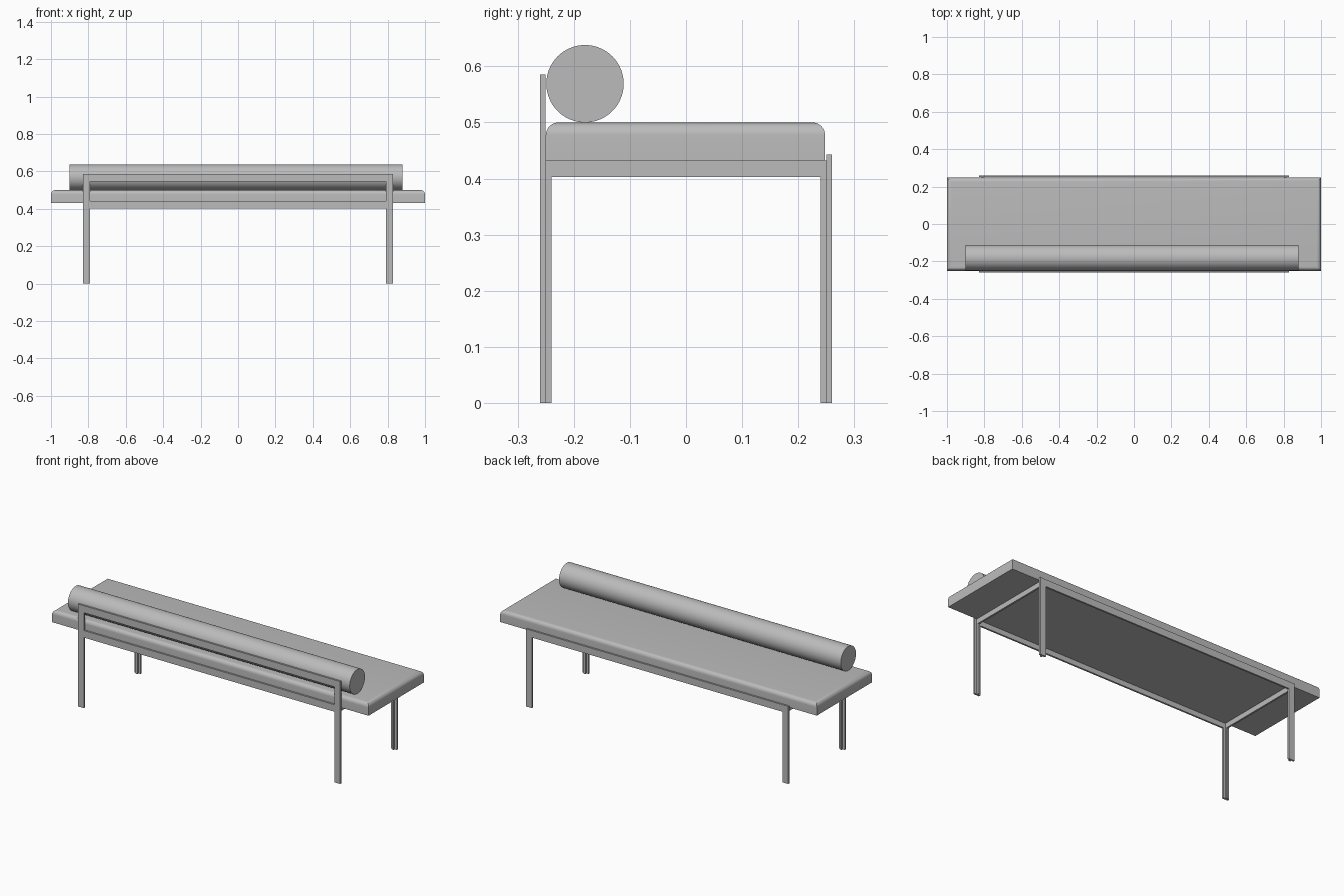
import bpy, bmesh, math

cube = bpy.data.objects.get("Cube")
if cube:
    bpy.data.objects.remove(cube)

grey = bpy.data.materials.new("neutral_grey")
grey.use_nodes = True
grey.diffuse_color = (0.5, 0.5, 0.5, 1)
grey.node_tree.nodes["Principled BSDF"].inputs["Base Color"].default_value = (0.5, 0.5, 0.5, 1)


def finish(bm, name):
    bmesh.ops.recalc_face_normals(bm, faces=bm.faces)
    mesh = bpy.data.meshes.new(name)
    bm.to_mesh(mesh)
    bm.free()
    mesh.materials.append(grey)
    obj = bpy.data.objects.new(name, mesh)
    bpy.context.collection.objects.link(obj)
    return obj


def smooth(obj, angle):
    bpy.ops.object.select_all(action='DESELECT')
    obj.select_set(True)
    bpy.context.view_layer.objects.active = obj
    bpy.ops.object.shade_smooth_by_angle(angle=math.radians(angle))


def box_mesh(x, y, z):
    bm = bmesh.new()
    bmesh.ops.create_cube(bm, size=1)
    for v in bm.verts:
        v.co = [lo + (c + 0.5) * (hi - lo) for c, (lo, hi) in zip(v.co, (x, y, z))]
    return bm


def extruded(name, outline, place, shift):
    """Extrude a flat outline; place maps (u, v) to 3D."""
    bm = bmesh.new()
    face = bm.faces.new([bm.verts.new(place(u, v)) for u, v in outline])
    new = bmesh.ops.extrude_face_region(bm, geom=[face])["geom"]
    bmesh.ops.translate(bm, vec=shift, verts=[g for g in new if isinstance(g, bmesh.types.BMVert)])
    return finish(bm, name)


def arch(half, width, top, rail):
    """Two legs joined by a rail along the top."""
    a, b = half, half - width
    return [(-a, 0), (-a, top), (a, top), (a, 0), (b, 0), (b, top - rail), (-b, top - rail), (-b, 0)]


LEG_X, LEG_W, RAIL, PLATE = 0.828, 0.037, 0.04, 0.01
RAIL_TOP, SEAT_Z = 0.443, 0.432

# Flat front and back frames
for name, y, top in (("front_frame", -0.26, 0.585), ("back_frame", 0.25, RAIL_TOP)):
    extruded(name, arch(LEG_X, LEG_W, top, RAIL), lambda u, v: (u, y, v), (0, PLATE, 0))

# Lower front rail, between the legs
inner = LEG_X - LEG_W
finish(box_mesh((-inner, inner), (-0.26, -0.25), (RAIL_TOP - RAIL, RAIL_TOP)), "front_lower_rail")

# Thin end frames standing on the middle of each leg
for side, s in (("left", 1), ("right", -1)):
    x = s * (LEG_X - LEG_W / 2) - PLATE / 2
    extruded(side + "_end_frame", arch(0.25, PLATE, SEAT_Z, 0.029), lambda u, v: (x, u, v), (PLATE, 0, 0))

# Seat cushion with rounded top edges
bm = box_mesh((-1, 1), (-0.25, 0.248), (SEAT_Z, 0.5))
top_edges = [e for e in bm.edges if all(v.co.z > 0.49 for v in e.verts)]
bmesh.ops.bevel(bm, geom=top_edges, offset=0.023, segments=8, profile=0.5, affect='EDGES')
smooth(finish(bm, "seat_cushion"), 30)

# Bolster resting against the front frame
R = 0.069
ring = [(R * math.cos(i * math.tau / 64) - 0.18, R * math.sin(i * math.tau / 64) + 0.569) for i in range(64)]
smooth(extruded("bolster", ring, lambda u, v: (-0.9, u, v), (1.78, 0, 0)), 30)
